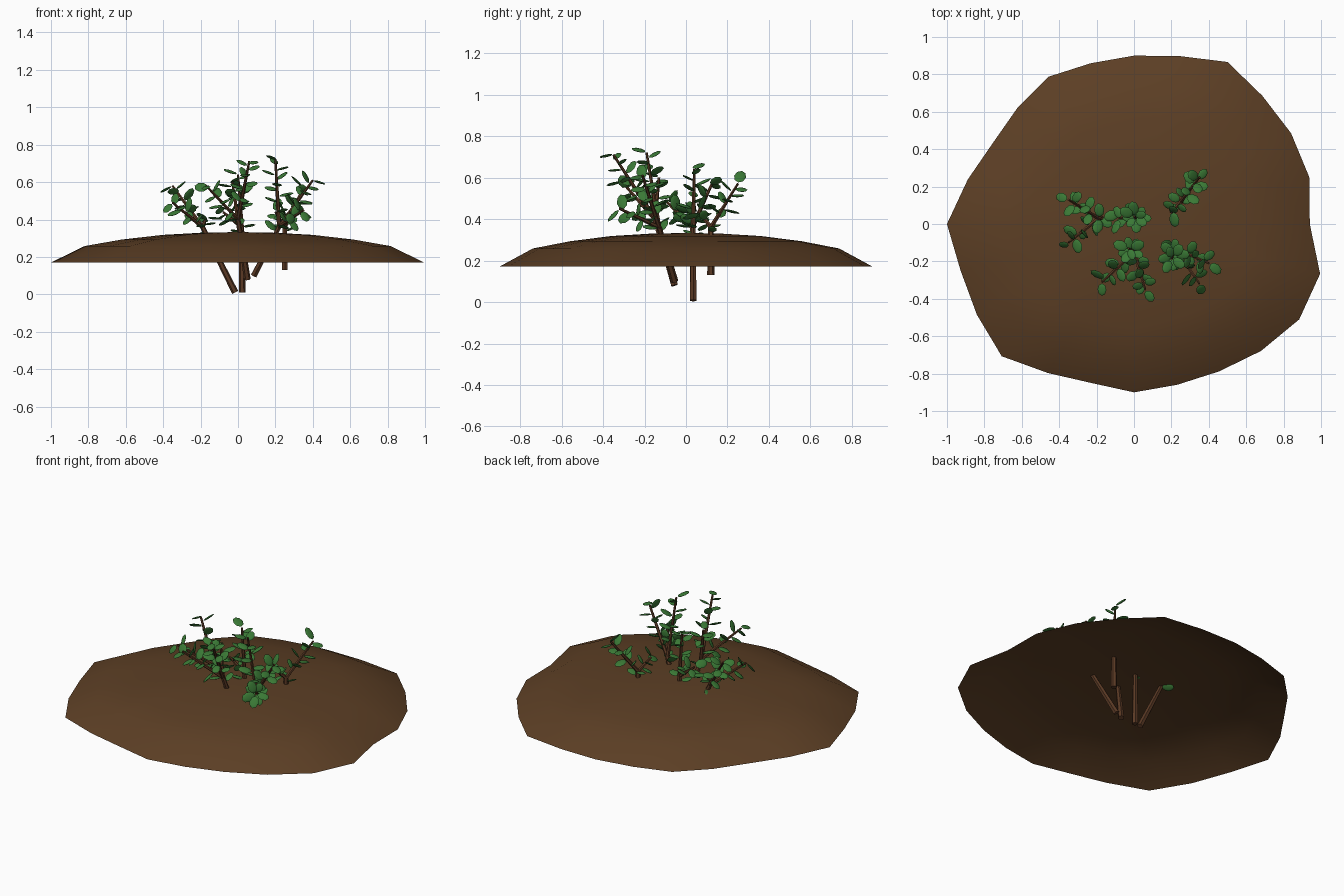
import bpy, bmesh, math, random
from mathutils import Vector, Matrix

if "Cube" in bpy.data.objects:
    bpy.data.objects.remove(bpy.data.objects["Cube"])

random.seed(4)


def material(name, rgb):
    m = bpy.data.materials.new(name)
    m.diffuse_color = (*rgb, 1)
    m.use_nodes = True
    m.node_tree.nodes["Principled BSDF"].inputs["Base Color"].default_value = m.diffuse_color
    return m


SOIL = material("soil brown", (0.107, 0.049, 0.018))
BARK = material("bark brown", (0.105, 0.042, 0.018))
LEAF = material("leaf green", (0.042, 0.19, 0.036))


def finish(bm, name, mat, angle):
    me = bpy.data.meshes.new(name)
    bm.to_mesh(me)
    bm.free()
    me.materials.append(mat)
    ob = bpy.data.objects.new(name, me)
    bpy.context.collection.objects.link(ob)
    bpy.ops.object.select_all(action='DESELECT')
    ob.select_set(True)
    bpy.context.view_layer.objects.active = ob
    bpy.ops.object.shade_smooth_by_angle(angle=math.radians(angle))


# Soil mound: open domed shell, uneven radius every 15 degrees
RADII = [.94, .97, .97, .97, 1, .93, .9, .89, .91, .88, .87, .92,
         1, .96, .97, 1, .92, .88, .9, .89, .91, .96, 1.02, 1.03]
bm = bmesh.new()
rings = []
for s, z in ((1, .17), (.82, .258), (.62, .293), (.4, .318), (.2, .329)):
    rings.append([bm.verts.new((r * s * math.cos(math.radians(15 * i)),
                                r * s * math.sin(math.radians(15 * i)), z))
                  for i, r in enumerate(RADII)])
top = bm.verts.new((0, 0, .333))
n = len(RADII)
for i in range(n):
    j = (i + 1) % n
    for a, b in zip(rings, rings[1:]):
        bm.faces.new((a[i], a[j], b[j], b[i]))
    bm.faces.new((rings[-1][i], rings[-1][j], top))
finish(bm, "soil_mound", SOIL, 60)


def add_stem(bm, start, end, r0, r1):
    """Tapered six-sided stem between two points."""
    d = end - start
    place = (Matrix.Translation((start + end) / 2)
             @ d.to_track_quat('Z', 'Y').to_matrix().to_4x4())
    bmesh.ops.create_cone(bm, cap_ends=True, segments=6, radius1=r0,
                          radius2=r1, depth=d.length, matrix=place)


def add_leaf(bm, base, direction, up, size):
    """Flattened oval leaf growing from base along direction."""
    x = direction.normalized()
    y = up.cross(x).normalized()
    frame = Matrix((x, y, x.cross(y))).transposed().to_4x4()
    shape = Matrix.Diagonal((size * .5, size * .36, size * .08, 1))
    bmesh.ops.create_uvsphere(
        bm, u_segments=8, v_segments=6, radius=1,
        matrix=Matrix.Translation(base + x * size * .62) @ frame @ shape)


def add_foliage(bm, start, end, count, first):
    """Leaves spiral around a branch and fan out at its tip."""
    d = (end - start).normalized()
    side = d.orthogonal().normalized()
    spin = random.uniform(0, 6.28)
    for i in range(count):
        t = first + (1 - first) * i / max(count - 1, 1)
        out = Matrix.Rotation(spin + 2.4 * i, 3, d) @ side
        wobble = Vector([random.uniform(-.4, .4) for _ in range(3)])
        add_leaf(bm, start.lerp(end, t), out + d * random.uniform(.15, .5),
                 d + Vector((0, 0, .4)) + wobble, random.uniform(.062, .082))


# Each plant: foot of the trunk, fork, then the branch tips
PLANTS = {
    "left": [(-.015, .035, .01), (-.19, .03, .36),
             (-.35, .13, .58), (-.35, -.1, .49), (-.17, .03, .41)],
    "centre": [(.022, .035, .01), (.02, .035, .36),
               (0, .04, .64), (-.08, .03, .44)],
    "front": [(.05, -.055, .08), (0, -.15, .4),
              (.06, -.35, .71), (-.17, -.31, .58), (-.03, -.13, .6)],
    "right": [(.085, -.055, .1), (.22, -.13, .36),
              (.2, -.19, .72), (.4, -.21, .61), (.35, -.32, .45)],
    "back": [(.25, .12, .13), (.25, .12, .36),
             (.35, .25, .57), (.2, .06, .44)],
}

for name, points in PLANTS.items():
    foot, fork, *tips = [Vector(p) for p in points]
    stems, leaves = bmesh.new(), bmesh.new()
    add_stem(stems, foot, fork, .018, .013)
    add_foliage(leaves, foot, fork, 2, .9)
    for tip in tips:
        add_stem(stems, fork, tip, .012, .006)
        # Longer branches carry more leaves
        count = 3 + round((tip - fork).length * 22)
        add_foliage(leaves, fork, tip, count, .22)
    finish(stems, name + "_plant_stems", BARK, 30)
    finish(leaves, name + "_plant_leaves", LEAF, 60)
